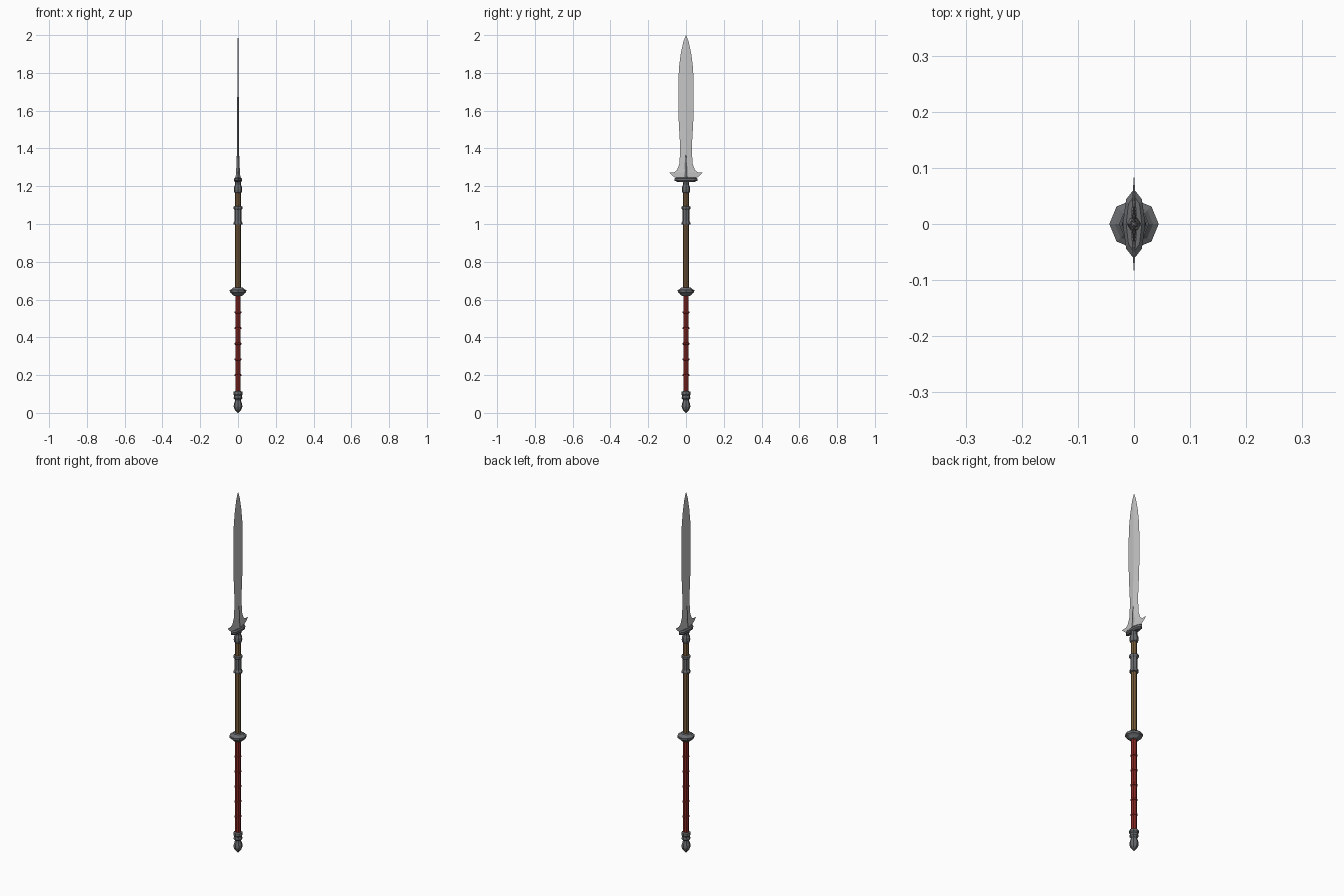
import bpy, bmesh, math

if "Cube" in bpy.data.objects:
    bpy.data.objects.remove(bpy.data.objects["Cube"])


def material(name, rgb):
    m = bpy.data.materials.new(name)
    m.diffuse_color = (*rgb, 1)
    m.use_nodes = True
    m.node_tree.nodes["Principled BSDF"].inputs["Base Color"].default_value = m.diffuse_color
    return m


BLADE = material("pale_steel", (0.56, 0.56, 0.56))
STEEL = material("dark_steel", (0.14, 0.145, 0.155))
MID = material("mid_steel", (0.30, 0.30, 0.30))
WOOD = material("brown_wood", (0.19, 0.11, 0.045))
RED = material("red_wrap", (0.25, 0.022, 0.018))


def finish(bm, name, mat):
    bmesh.ops.recalc_face_normals(bm, faces=bm.faces)
    me = bpy.data.meshes.new(name)
    bm.to_mesh(me)
    bm.free()
    me.materials.append(mat)
    ob = bpy.data.objects.new(name, me)
    bpy.context.collection.objects.link(ob)
    return ob


def loft(name, sections, mat, sides=8):
    """Stack of capped polygon sections: (z, x radius, y radius)."""
    bm = bmesh.new()
    rings = []
    for z, rx, ry in sections:
        rings.append([bm.verts.new((rx * math.cos(2 * math.pi * i / sides),
                                    ry * math.sin(2 * math.pi * i / sides), z))
                      for i in range(sides)])
    for a, b in zip(rings, rings[1:]):
        for i in range(sides):
            j = (i + 1) % sides
            bm.faces.new((a[i], a[j], b[j], b[i]))
    bm.faces.new(rings[0])
    bm.faces.new(rings[-1])
    return finish(bm, name, mat)


def lathe(name, profile, mat):
    return loft(name, [(z, r, r) for z, r in profile], mat)


# Pommel
lathe("pommel", [(0.0, 0.003), (0.018, 0.018), (0.032, 0.023), (0.045, 0.022), (0.068, 0.015),
                 (0.078, 0.023), (0.092, 0.020), (0.098, 0.024), (0.112, 0.023), (0.115, 0.015)], STEEL)

# Wrapped grip with raised bands
lathe("grip", [(0.11, 0.0145), (0.63, 0.0145)], RED)
for k in range(5):
    z = 0.20 + 0.083 * k
    lathe(f"grip_band_{k + 1}", [(z - 0.006, 0.0145), (z - 0.004, 0.0175),
                                 (z + 0.004, 0.0175), (z + 0.006, 0.0145)], RED)

# Hand stop above the grip
lathe("hand_stop", [(0.618, 0.014), (0.621, 0.024), (0.632, 0.034), (0.638, 0.043), (0.650, 0.044),
                    (0.655, 0.034), (0.663, 0.026), (0.665, 0.014)], STEEL)

# Wooden shaft, collar and socket
lathe("shaft", [(0.65, 0.0155), (1.18, 0.0155)], WOOD)
lathe("collar", [(0.996, 0.015), (0.998, 0.023), (1.008, 0.023), (1.016, 0.018),
                 (1.074, 0.018), (1.082, 0.024), (1.092, 0.024), (1.095, 0.015)], STEEL)
lathe("socket", [(1.164, 0.015), (1.168, 0.020), (1.180, 0.022), (1.196, 0.021),
                 (1.208, 0.016), (1.232, 0.018)], STEEL)

# Cross guard under the blade
loft("cross_guard", [(1.222, 0.014, 0.045), (1.229, 0.020, 0.060),
                     (1.240, 0.020, 0.062), (1.246, 0.014, 0.050)], STEEL)

# Blade: half outline (y, z), ridged along the middle
outline = [(0.052, 1.243), (0.068, 1.252), (0.090, 1.273), (0.065, 1.272), (0.048, 1.285),
           (0.036, 1.315), (0.031, 1.38), (0.032, 1.43), (0.038, 1.53), (0.041, 1.62),
           (0.041, 1.74), (0.037, 1.83), (0.028, 1.90), (0.014, 1.965)]
bm = bmesh.new()
tip = bm.verts.new((0, 0, 2.0))
spines = {s: [bm.verts.new((s * 0.006 * (1 - 0.6 * (z - 1.24) / 0.76), 0, z + 0.0005 * i))
              for i, (y, z) in enumerate(outline)] for s in (-1, 1)}
for side in (-1, 1):
    edge = [bm.verts.new((0, side * y, z)) for y, z in outline]
    for spine in spines.values():
        for i in range(len(edge) - 1):
            bm.faces.new((spine[i], edge[i], edge[i + 1], spine[i + 1]))
        bm.faces.new((spine[-1], edge[-1], tip))
    bm.faces.new((spines[1][0], edge[0], spines[-1][0]))
finish(bm, "blade", BLADE)

# Tapered rib reinforcing the blade root
loft("blade_rib", [(1.243, 0.013, 0.020), (1.27, 0.011, 0.014), (1.30, 0.009, 0.016),
                   (1.35, 0.0075, 0.009), (1.405, 0.003, 0.001)], MID, 4)
